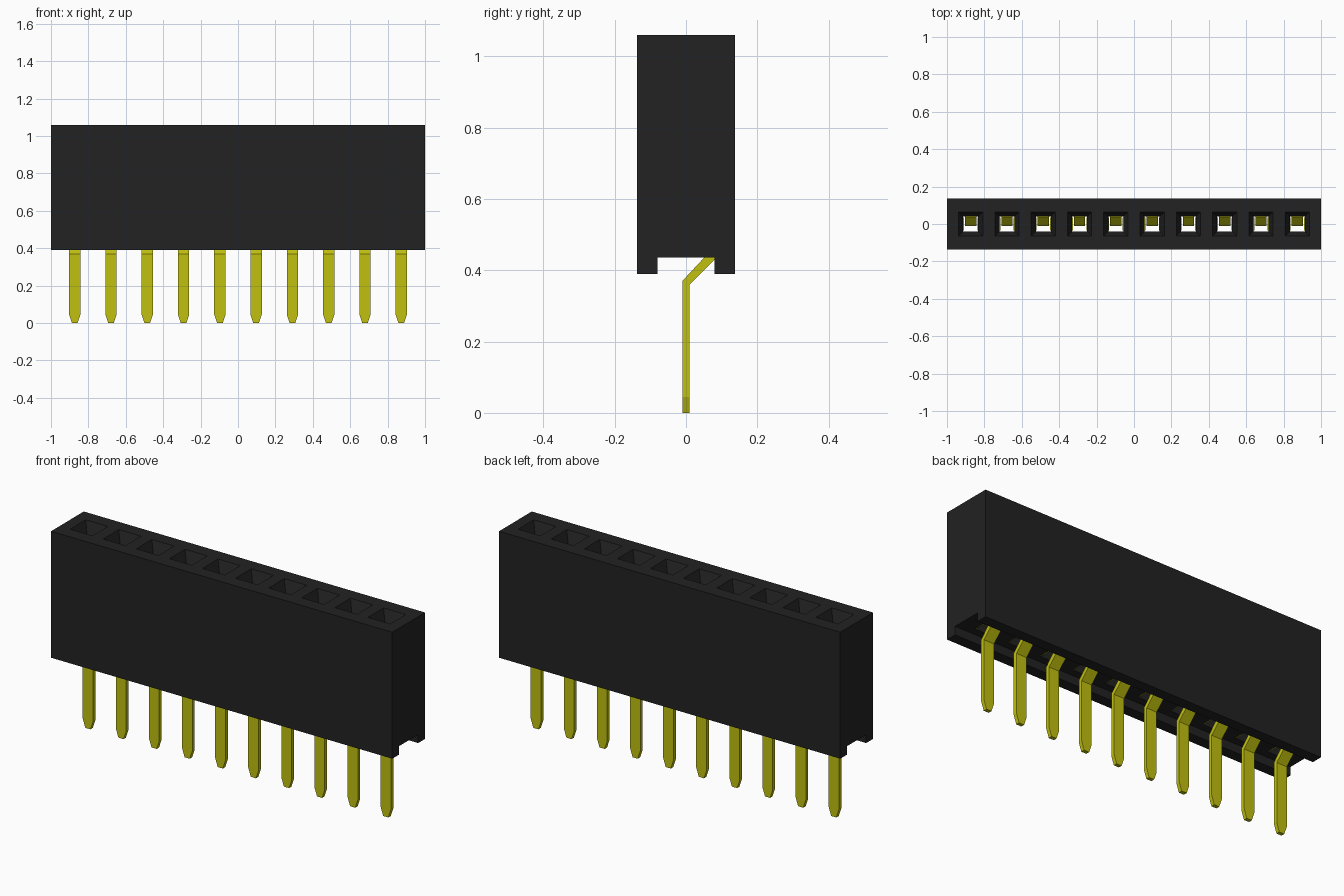
import bpy
import bmesh

cube = bpy.data.objects.get("Cube")
if cube:
    bpy.data.objects.remove(cube, do_unlink=True)

COUNT, PITCH = 10, 0.194
XS = [(i - (COUNT - 1) / 2) * PITCH for i in range(COUNT)]
ROOF, TOP = 0.435, 1.06


def material(name, rgb):
    mat = bpy.data.materials.new(name)
    mat.use_nodes = True
    color = (*rgb, 1.0)
    mat.diffuse_color = color
    mat.node_tree.nodes["Principled BSDF"].inputs["Base Color"].default_value = color
    return mat


black = material("black plastic", (0.016, 0.016, 0.016))
gold = material("yellow metal", (0.53, 0.53, 0.005))


def finish(name, bm, mat):
    bmesh.ops.recalc_face_normals(bm, faces=bm.faces)
    mesh = bpy.data.meshes.new(name)
    bm.to_mesh(mesh)
    bm.free()
    mesh.materials.append(mat)
    obj = bpy.data.objects.new(name, mesh)
    bpy.context.collection.objects.link(obj)
    return obj


def loft(bm, rings):
    """Skin closed rings of equal length and cap both ends."""
    rings = [[bm.verts.new(p) for p in ring] for ring in rings]
    n = len(rings[0])
    for a, b in zip(rings, rings[1:]):
        for i in range(n):
            j = (i + 1) % n
            bm.faces.new((a[i], a[j], b[j], b[i]))
    bm.faces.new(rings[0][::-1])
    bm.faces.new(rings[-1])


def rect(x, y, z, half_x, half_y):
    return [(x + sx * half_x, y + sy * half_y, z)
            for sx, sy in ((-1, -1), (1, -1), (1, 1), (-1, 1))]


def box(bm, x, y, half_x, half_y, z0, z1):
    loft(bm, [rect(x, y, z, half_x, half_y) for z in (z0, z1)])


# Housing: long block with a channel along the underside
half_profile = [(0.137, TOP), (0.137, 0.39), (0.08, 0.39), (0.08, ROOF)]
profile = half_profile + [(-y, z) for y, z in reversed(half_profile)]
bm = bmesh.new()
loft(bm, [[(x, y, z) for y, z in profile] for x in (-1, 1)])
housing = finish("housing", bm, black)

# Square sockets with flared mouths, cut right through to the channel
bm = bmesh.new()
for x in XS:
    loft(bm, [rect(x, 0, 0.41, 0.04, 0.04),
              rect(x, 0, 1.0, 0.04, 0.04),
              rect(x, 0, TOP, 0.065, 0.065),
              rect(x, 0, TOP + 0.02, 0.065, 0.065)])
cutter = finish("socket_cutter", bm, black)
cutter.hide_render = True
cut = housing.modifiers.new("sockets", "BOOLEAN")
cut.operation = "DIFFERENCE"
cut.solver = "EXACT"
cut.object = cutter
bpy.context.view_layer.update()
result = bpy.data.meshes.new_from_object(
    housing.evaluated_get(bpy.context.evaluated_depsgraph_get()))
housing.modifiers.clear()
housing.data = result
bpy.data.objects.remove(cutter, do_unlink=True)

# Pins and contacts
for number, x in enumerate(XS, 1):
    # Tapered tip, straight leg, crank towards the back, hidden root
    stations = [(0, 0, 0, 0.015), (0, 0.045, 0.045, 0.03),
                (0, 0.37, 0.36, 0.03), (0.07, 0.445, 0.43, 0.03),
                (0.07, 0.5, 0.5, 0.03)]
    bm = bmesh.new()
    loft(bm, [[(x - w, y - 0.01, zf), (x + w, y - 0.01, zf),
               (x + w, y + 0.01, zb), (x - w, y + 0.01, zb)]
              for y, zf, zb, w in stations])
    finish(f"pin_{number}", bm, gold)

    # Spring contact lining the back and sides of the socket
    bm = bmesh.new()
    box(bm, x, 0.038, 0.03, 0.004, ROOF, 0.93)
    for side in (-1, 1):
        box(bm, x + side * 0.039, 0.0, 0.003, 0.036, ROOF, 0.55)
    finish(f"contact_{number}", bm, gold)
